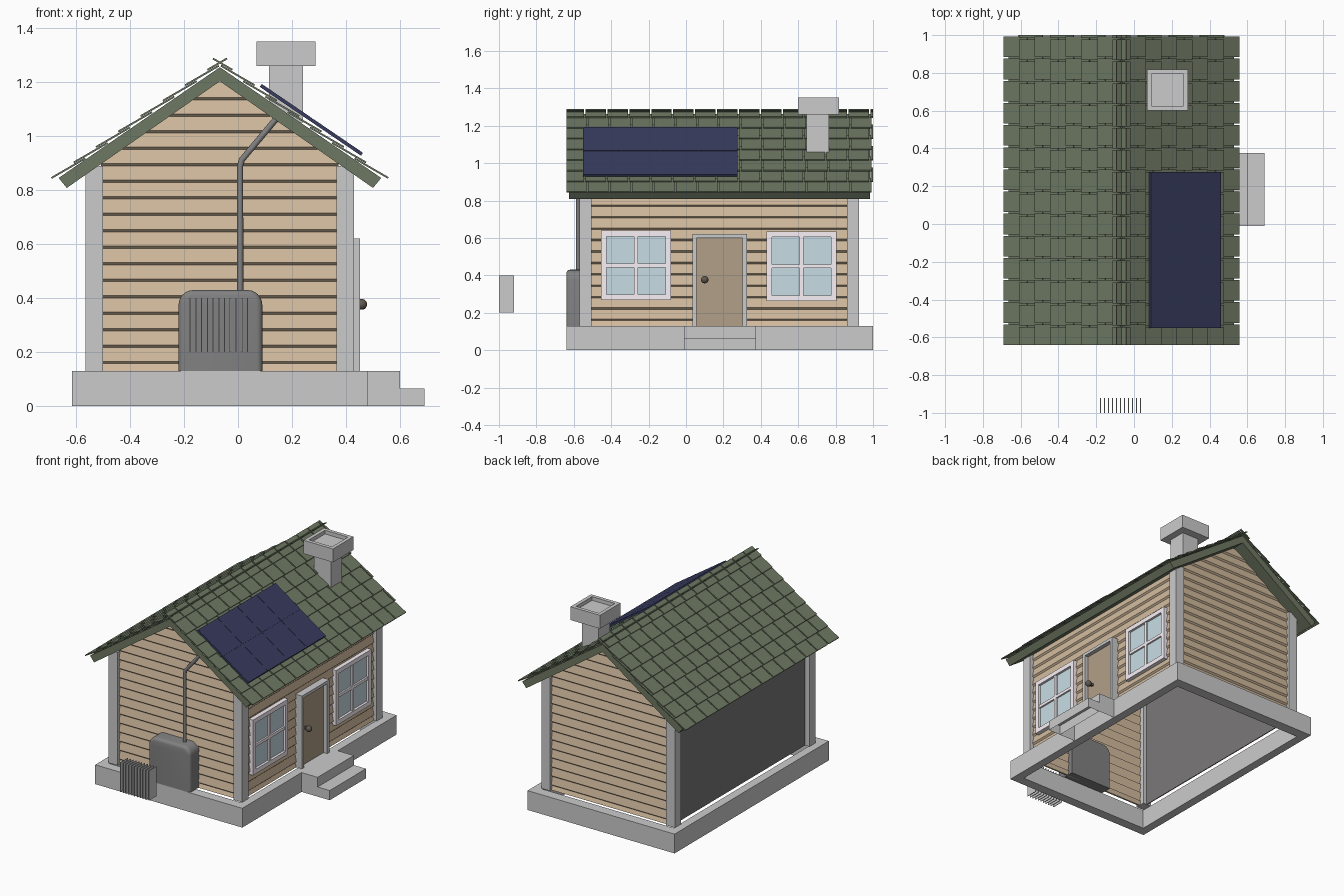
import bpy, bmesh, math
from mathutils import Vector

if "Cube" in bpy.data.objects:
    bpy.data.objects.remove(bpy.data.objects["Cube"])

CX = -0.067          # ridge line in x
CY = 0.18            # house middle in y


def mat(name, r, g, b):
    m = bpy.data.materials.new(name)
    m.diffuse_color = (r, g, b, 1)
    m.use_nodes = True
    m.node_tree.nodes["Principled BSDF"].inputs["Base Color"].default_value = m.diffuse_color
    return m


GREEN = mat("roof_green", .155, .19, .125)
TAN = mat("siding_tan", .65, .50, .345)
NAVY = mat("panel_navy", .04, .045, .115)
GLASS = mat("glass_blue", .58, .72, .78)
WHITE = mat("frame_white", .95, .88, .92)
WOOD = mat("door_wood", .44, .35, .25)
METAL = mat("dark_metal", .22, .22, .22)
BACKING = mat("wall_dark", .20, .19, .195)
BRONZE = mat("bronze", .12, .10, .08)


def finish(name, bm, m=None):
    bmesh.ops.recalc_face_normals(bm, faces=bm.faces)
    me = bpy.data.meshes.new(name)
    bm.to_mesh(me)
    bm.free()
    ob = bpy.data.objects.new(name, me)
    bpy.context.collection.objects.link(ob)
    if m:
        me.materials.append(m)
    return ob


def loft(bm, *outlines):
    """Closed solid through matching outlines."""
    rings = [[bm.verts.new(p) for p in o] for o in outlines]
    bm.faces.new(rings[0])
    bm.faces.new(rings[-1][::-1])
    n = len(rings[0])
    for a, b in zip(rings, rings[1:]):
        for i in range(n):
            j = (i + 1) % n
            bm.faces.new((a[i], b[i], b[j], a[j]))


def add_box(bm, x0, x1, y0, y1, z0, z1):
    ring = [(x0, y0), (x1, y0), (x1, y1), (x0, y1)]
    loft(bm, [(x, y, z0) for x, y in ring], [(x, y, z1) for x, y in ring])


def boxes(name, items, m=None, hollow=False):
    bm = bmesh.new()
    for it in items:
        add_box(bm, *it)
    ob = finish(name, bm, m)
    if hollow:                       # open underside
        bm = bmesh.new()
        bm.from_mesh(ob.data)
        bmesh.ops.delete(bm, geom=[f for f in bm.faces if f.normal.z < -.9], context='FACES')
        bm.to_mesh(ob.data)
        bm.free()
    return ob


def ring_frame(name, outer, inner, z0, z1, m=None):
    """Rectangular frame, open through z."""
    def pts(r, z):
        x0, x1, y0, y1 = r
        return [(x0, y0, z), (x1, y0, z), (x1, y1, z), (x0, y1, z)]
    bm = bmesh.new()
    loops = [[bm.verts.new(p) for p in pts(r, z)]
             for r, z in ((outer, z0), (outer, z1), (inner, z1), (inner, z0))]
    for k in range(4):
        a, b = loops[k], loops[(k + 1) % 4]
        for i in range(4):
            j = (i + 1) % 4
            bm.faces.new((a[i], a[j], b[j], b[i]))
    return finish(name, bm, m)


# Foundation ring and steps
ring_frame("foundation", (-.615, .48, -.64, 1.0), (-.558, .423, -.575, .93), 0, .13)
boxes("steps", [(.48, .60, -.01, .375, 0, .13), (.60, .69, -.01, .375, 0, .065)], hollow=True)

# Corner posts
boxes("corner_posts", [(x, x + .065, y, y + .065, .13, .89)
                       for x in (-.565, .365) for y in (-.57, .86)])


# Clapboard walls: tilted boards, cut to the roof slope on the gables
def siding(name, place, half_width, ztop):
    bm = bmesh.new()
    z = .095
    while z < ztop:
        prof = [(0, z + .010), (.011, z + .067), (.021, z + .062), (.011, z)]
        prof = [(d, max(pz, .13)) for d, pz in prof]
        ends = [[place(s * half_width(pz), d, pz) for d, pz in prof] for s in (-1, 1)]
        loft(bm, *ends)
        z += .061
    return finish(name, bm, TAN)


def gable(z):
    return max(.004, min(.44, (1.235 - z) / .685))


siding("front_siding", lambda u, d, z: (CX + u, -.55 + d, z), gable, 1.18)
siding("rear_siding", lambda u, d, z: (CX + u, .91 - d, z), gable, 1.18)
siding("right_siding", lambda u, d, z: (.41 - d, CY + u, z), lambda z: .69, .86)

# Plain recessed left wall
boxes("left_wall", [(-.533, -.527, -.53, .89, .13, .90)], BACKING)

# Roof slab
half = [(.597, .845), (.567, .808)]
chevron = ([(CX, 1.255)] + [(CX + u, z) for u, z in half] + [(CX, 1.203)]
           + [(CX - u, z) for u, z in half[::-1]])
bm = bmesh.new()
loft(bm, [(x, -.625, z) for x, z in chevron], [(x, .985, z) for x, z in chevron])
finish("roof_slab", bm, GREEN)

# Overlapping shingles in slightly offset columns
bm = bmesh.new()
STEP = 1.64 / 14
for s in (-1, 1):
    for k in range(8):
        u0, z0 = .622 - .0825 * k, .842 + .0572 * k
        length = .125 if k < 7 else .072
        u1, z1 = u0 - length, z0 + length * .58
        prof = [(u0, z0), (u1, z1), (u1 + .003, z1 + .006), (u0 + .003, z0 + .006)]
        shift = .014 * (k % 2)
        for i in range(15):
            ya = max(-.64, -.64 + i * STEP - shift)
            yb = min(1.0, -.64 + (i + 1) * STEP - shift - .008)
            if yb - ya > .005:
                loft(bm, [(CX + s * u, ya, z) for u, z in prof],
                     [(CX + s * u, yb, z) for u, z in prof])
finish("roof_shingles", bm, GREEN)

# Solar panel: backing sheet with 2 x 4 cells
P0, P1 = Vector((.085, 0, 1.189)), Vector((.46, 0, .934))
DIR = P1 - P0
NRM = Vector((-DIR.z, 0, DIR.x)).normalized()


def slab_on_roof(bm, t0, t1, y0, y1, h0, h1):
    c = [P0 + DIR * t + NRM * h for t, h in ((t0, h0), (t1, h0), (t1, h1), (t0, h1))]
    loft(bm, [(p.x, y0, p.z) for p in c], [(p.x, y1, p.z) for p in c])


bm = bmesh.new()
slab_on_roof(bm, 0, 1, -.55, .275, -.008, .003)
for r in range(2):
    for c in range(4):
        y = -.55 + c * .20625
        slab_on_roof(bm, r / 2 + .003, r / 2 + .497, y + .001, y + .205, .003, .005)
finish("solar_panel", bm, NAVY)

# Chimney with a recessed cap
boxes("chimney_stem", [(.115, .24, .645, .765, 1.05, 1.27)])
ring_frame("chimney_cap_rim", (.068, .287, .60, .818), (.092, .263, .624, .794), 1.26, 1.35)
boxes("chimney_cap_base", [(.09, .265, .622, .796, 1.26, 1.325)])


# Windows on the right wall
def window(name, y0, z0):
    w, h, f, b = .375, .372, .03, .02
    y1, z1, ym, zm = y0 + w, z0 + h, y0 + w / 2, z0 + h / 2
    X = (.385, .43)
    boxes(name + "_frame", [
        (*X, y0, y0 + f, z0, z1), (*X, y1 - f, y1, z0, z1),
        (*X, y0 + f, y1 - f, z0, z0 + f), (*X, y0 + f, y1 - f, z1 - f, z1),
        (.385, .425, ym - b / 2, ym + b / 2, z0 + f, z1 - f),
        (.385, .425, y0 + f, y1 - f, zm - b / 2, zm + b / 2)], WHITE)
    boxes(name + "_glass", [(.395, .414, y0 + .02, y1 - .02, z0 + .02, z1 - .02)], GLASS)


window("window_near", -.455, .267)
window("window_far", .43, .263)

# Door, frame and knob
boxes("door_frame", [(.39, .452, .035, .057, .13, .62), (.39, .452, .303, .325, .13, .62),
                     (.39, .452, .057, .303, .60, .62)])
boxes("door", [(.395, .425, .057, .303, .13, .60)], WOOD)
bm = bmesh.new()
bmesh.ops.create_uvsphere(bm, u_segments=16, v_segments=10, radius=.02)
bmesh.ops.translate(bm, verts=bm.verts, vec=(.458, .10, .377))
for f in bm.faces:
    f.smooth = True
finish("door_knob", bm, BRONZE)
boxes("knob_stem", [(.42, .45, .092, .108, .369, .385)], BRONZE)


# Utility box: round-topped outline, front edge eased by inset outlines
def box_outline(inset, y):
    r, x0, x1, zt = .055, -.22, .09, .43
    pts = [(x0 + inset, y, .13), (x1 - inset, y, .13)]
    for cx, a0 in ((x1 - r, 0), (x0 + r, 90)):
        for i in range(7):
            a = math.radians(a0 + 15 * i)
            pts.append((cx + (r - inset) * math.cos(a), y, zt - r + (r - inset) * math.sin(a)))
    return pts


bm = bmesh.new()
loft(bm, *[box_outline(.02 * (1 - math.sin(math.radians(a))),
                       -.62 - .02 * math.cos(math.radians(a))) for a in (0, 30, 60, 90)],
     box_outline(0, -.50))
box = finish("utility_box", bm, METAL)
bpy.context.view_layer.objects.active = box
box.select_set(True)
bpy.ops.object.shade_smooth_by_angle(angle=math.radians(35))

# Conduit from the box up under the roof
cu = bpy.data.curves.new("conduit_pipe", 'CURVE')
cu.dimensions = '3D'
cu.bevel_depth, cu.bevel_resolution, cu.use_fill_caps = .0115, 3, True
sp = cu.splines.new('POLY')
path = [(.008, .40), (.008, .89), (.014, .912), (.145, 1.068)]
sp.points.add(len(path) - 1)
for p, (x, z) in zip(sp.points, path):
    p.co = (x, -.577, z, 1)
cu.materials.append(METAL)
bpy.context.collection.objects.link(bpy.data.objects.new("conduit_pipe", cu))

# Cooling fins standing off in front of the box
boxes("cooling_fins", [(-.179 + .0212 * i, -.175 + .0212 * i, -1.0, -.92, .20, .40)
                       for i in range(11)])
